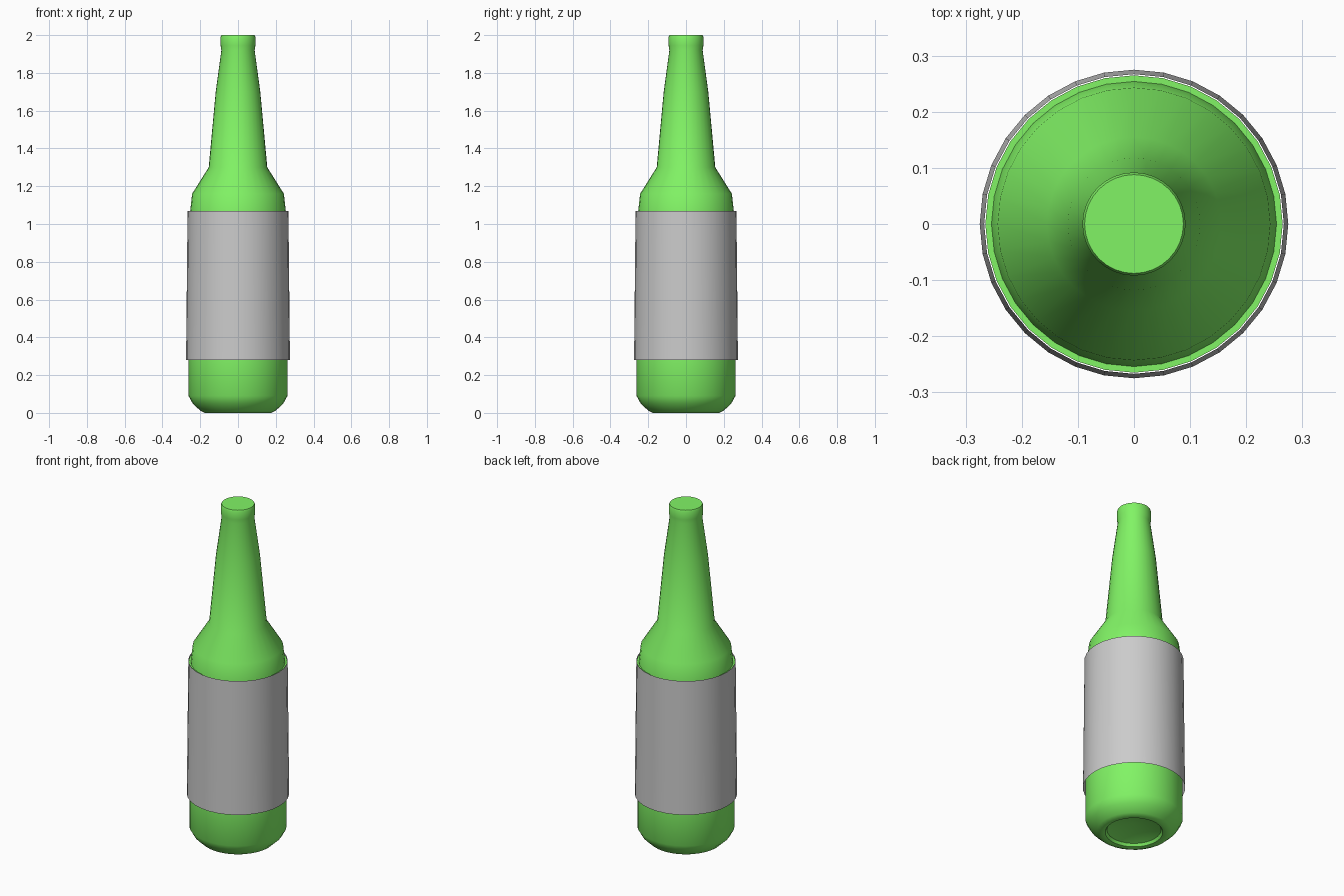
import bpy, bmesh, math

if "Cube" in bpy.data.objects:
    bpy.data.objects.remove(bpy.data.objects["Cube"])

SIDES = 32


def lathe(name, profile, color=None, angle=30):
    """Revolve (radius, z) points about z; radius 0 becomes a single pole."""
    bm = bmesh.new()
    rings = []
    for r, z in profile:
        if r == 0:
            rings.append([bm.verts.new((0, 0, z))] * SIDES)
        else:
            rings.append([bm.verts.new((r * math.cos(math.tau * i / SIDES),
                                        r * math.sin(math.tau * i / SIDES), z))
                          for i in range(SIDES)])
    for low, high in zip(rings, rings[1:]):
        for i in range(SIDES):
            j = (i + 1) % SIDES
            corners = [low[i], low[j], high[j], high[i]]
            bm.faces.new(list(dict.fromkeys(corners)))
    mesh = bpy.data.meshes.new(name)
    bm.to_mesh(mesh)
    bm.free()
    obj = bpy.data.objects.new(name, mesh)
    bpy.context.collection.objects.link(obj)
    if color:
        mat = bpy.data.materials.new(name + "_material")
        mat.diffuse_color = color
        mat.use_nodes = True
        mat.node_tree.nodes["Principled BSDF"].inputs["Base Color"].default_value = mat.diffuse_color
        mesh.materials.append(mat)
    bpy.ops.object.select_all(action='DESELECT')
    obj.select_set(True)
    bpy.context.view_layer.objects.active = obj
    bpy.ops.object.shade_smooth_by_angle(angle=math.radians(angle))
    return obj


# Green glass: punted base, body, shoulder ledge, neck, lip and closed top
lathe("bottle", [
    (0, 0.06), (0.145, 0.02), (0.155, 0.005), (0.175, 0.0), (0.2, 0.012),
    (0.24, 0.05), (0.262, 0.09), (0.262, 0.28), (0.265, 1.062),
    (0.254, 1.062), (0.243, 1.16), (0.155, 1.30), (0.118, 1.70),
    (0.088, 1.92), (0.092, 1.945), (0.092, 1.99), (0.088, 2.0), (0, 2.0),
], (0.22, 0.9, 0.13, 1), angle=40)

# Plain paper wrap, slightly flared towards the bottom
lathe("label", [(0.275, 0.28), (0.267, 1.07)])
